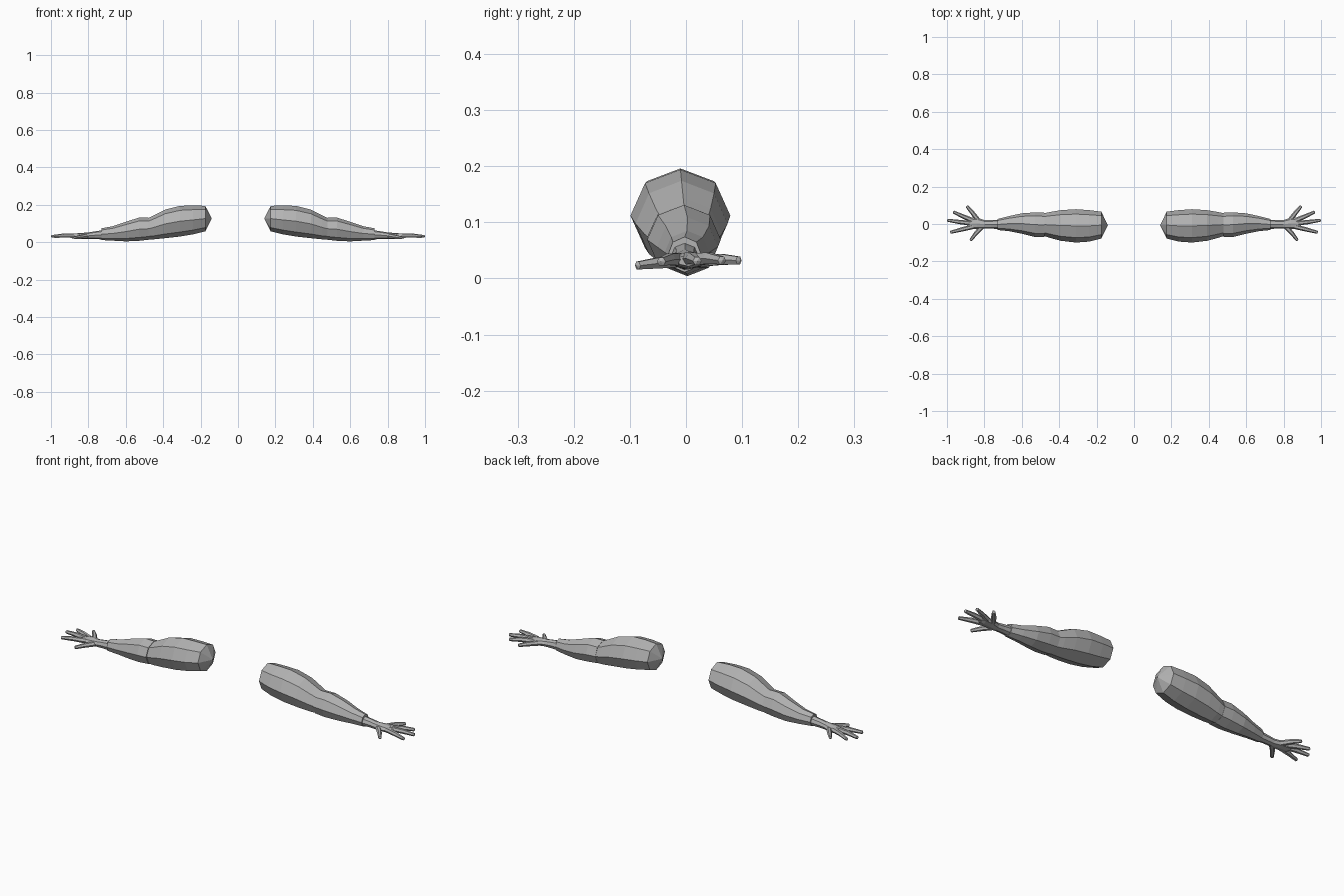
import bpy, bmesh, math
from mathutils import Vector

if "Cube" in bpy.data.objects:
    bpy.data.objects.remove(bpy.data.objects["Cube"])

skin = bpy.data.materials.new("grey")
skin.diffuse_color = (0.45, 0.45, 0.45, 1)
skin.use_nodes = True
skin.node_tree.nodes["Principled BSDF"].inputs["Base Color"].default_value = skin.diffuse_color


def build(name, rings, tip_start=None, tip_end=None):
    """Bridge point rings into a closed flat-shaded tube; optional pointed caps."""
    bm = bmesh.new()
    loops = [[bm.verts.new(p) for p in ring] for ring in rings]
    n = len(loops[0])
    for a, b in zip(loops, loops[1:]):
        for i in range(n):
            j = (i + 1) % n
            bm.faces.new((a[i], a[j], b[j], b[i]))
    for loop, tip in ((loops[0], tip_start), (loops[-1], tip_end)):
        if tip is None:
            bm.faces.new(loop)
        else:
            t = bm.verts.new(tip)
            for i in range(n):
                bm.faces.new((loop[i], loop[(i + 1) % n], t))
    bmesh.ops.recalc_face_normals(bm, faces=bm.faces)
    me = bpy.data.meshes.new(name)
    bm.to_mesh(me)
    bm.free()
    me.materials.append(skin)
    ob = bpy.data.objects.new(name, me)
    bpy.context.collection.objects.link(ob)
    return ob


def sections(side, rows, n=8):
    """Oval sections across x, from (x, y_min, y_max, z_min, z_max)."""
    out = []
    for x, y0, y1, z0, z1 in rows:
        ring = []
        for i in range(n):
            a = math.tau * i / n
            ring.append((side * x, (y0 + y1) / 2 + (y1 - y0) / 2 * math.cos(a),
                         (z0 + z1) / 2 + (z1 - z0) / 2 * math.sin(a)))
        out.append(ring)
    return out


def finger(name, side, path, n=6):
    """Tapered digit along (x, y, z, radius) points, with a blunt pointed tip."""
    pts = [Vector((side * p[0], p[1], p[2])) for p in path]
    rings = []
    for i, p in enumerate(pts):
        d = (pts[min(i + 1, len(pts) - 1)] - pts[max(i - 1, 0)]).normalized()
        u = d.cross(Vector((0, 0, 1))).normalized()
        v = u.cross(d)
        r = path[i][3]
        rings.append([p + r * (u * math.cos(math.tau * k / n) + v * math.sin(math.tau * k / n))
                      for k in range(n)])
    d = (pts[-1] - pts[-2]).normalized()
    build(name, rings, tip_end=pts[-1] + d * 0.004)


UPPER = [(0.175, -0.078, 0.066, 0.058, 0.194), (0.24, -0.094, 0.074, 0.042, 0.196),
         (0.31, -0.099, 0.079, 0.030, 0.194), (0.39, -0.090, 0.074, 0.021, 0.174),
         (0.45, -0.074, 0.064, 0.015, 0.143), (0.488, -0.062, 0.056, 0.014, 0.124)]
FOREARM = [(0.478, -0.070, 0.060, 0.013, 0.131), (0.53, -0.069, 0.062, 0.007, 0.131),
           (0.60, -0.052, 0.057, 0.004, 0.109), (0.67, -0.038, 0.042, 0.008, 0.085),
           (0.73, -0.032, 0.027, 0.011, 0.074)]
HAND = [(0.72, -0.028, 0.023, 0.015, 0.064), (0.765, -0.024, 0.021, 0.016, 0.058),
        (0.80, -0.024, 0.021, 0.016, 0.052), (0.84, -0.027, 0.034, 0.016, 0.049),
        (0.875, -0.026, 0.034, 0.018, 0.046), (0.893, -0.016, 0.024, 0.022, 0.041)]
# digit name: base, middle, tip positions
DIGITS = {
    "thumb": ((0.805, -0.008, 0.032), (0.842, -0.046, 0.028), (0.873, -0.086, 0.023)),
    "index_finger": ((0.86, -0.014, 0.034), (0.92, -0.029, 0.034), (0.98, -0.044, 0.030)),
    "middle_finger": ((0.87, 0.004, 0.035), (0.935, 0.011, 0.036), (0.996, 0.020, 0.031)),
    "ring_finger": ((0.86, 0.018, 0.034), (0.915, 0.041, 0.036), (0.965, 0.064, 0.032)),
    "little_finger": ((0.835, 0.022, 0.032), (0.865, 0.061, 0.034), (0.893, 0.094, 0.032)),
}

for label, s in (("left", -1), ("right", 1)):
    # limb segments, the forearm overlapping the upper arm at the elbow crease
    build(label + "_upper_arm", sections(s, UPPER), tip_start=(s * 0.14, -0.006, 0.126))
    build(label + "_forearm", sections(s, FOREARM))
    build(label + "_hand", sections(s, HAND))
    # digits
    for name, (a, b, c) in DIGITS.items():
        finger(f"{label}_{name}", s, [(*a, 0.013), (*b, 0.0115), (*c, 0.008)])
